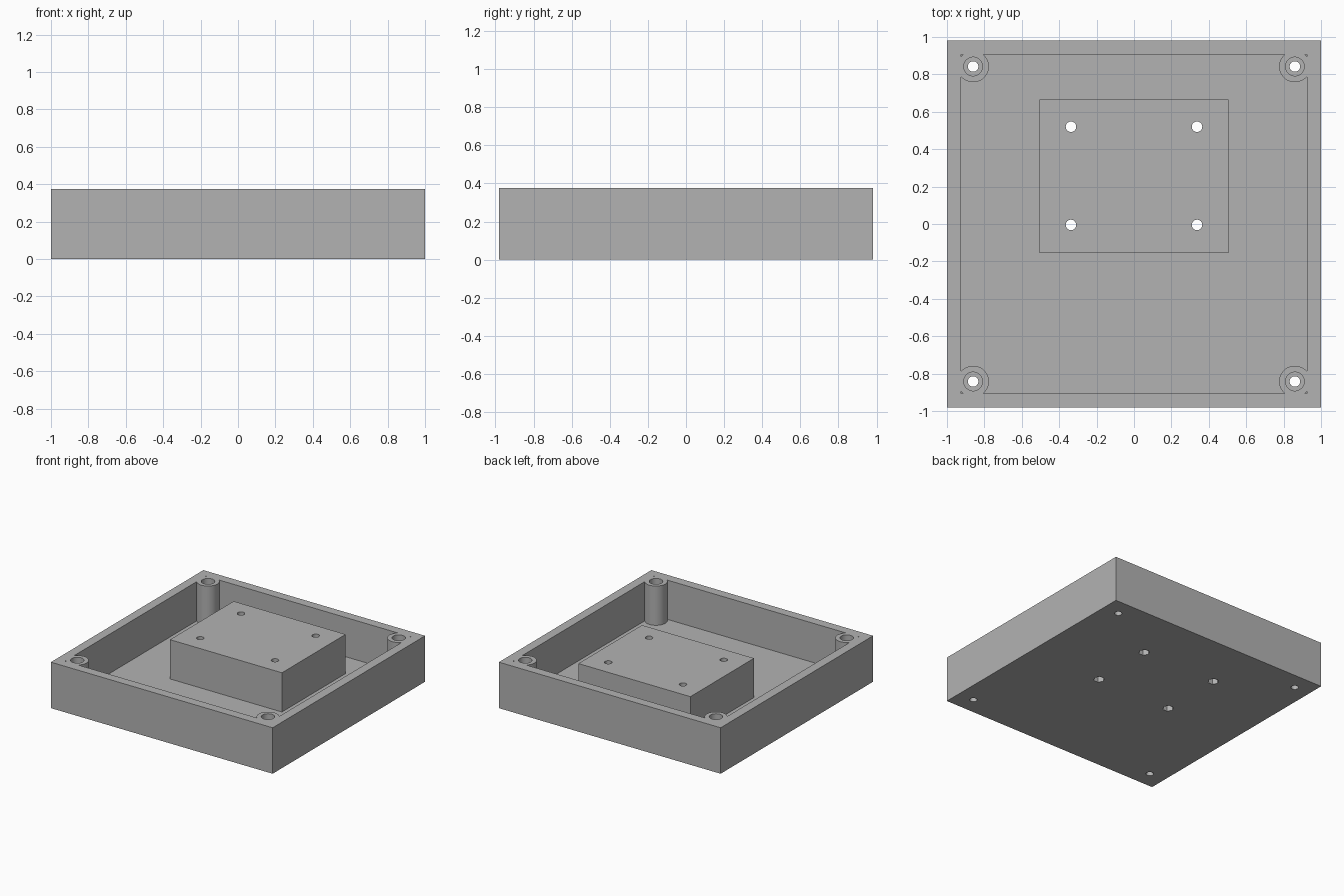
import bpy

if "Cube" in bpy.data.objects:
    bpy.data.objects.remove(bpy.data.objects["Cube"], do_unlink=True)

HALF_X, HALF_Y, HEIGHT = 1.0, 0.982, 0.375
WALL, FLOOR = 0.075, 0.055
POST_X, POST_Y, POST_R = 0.86, 0.842, 0.084
ABOVE, BELOW = 0.6, -0.1

grey = bpy.data.materials.new("plain grey")
grey.use_nodes = True
COLOUR = (0.45, 0.45, 0.45, 1)
grey.diffuse_color = COLOUR
grey.node_tree.nodes["Principled BSDF"].inputs["Base Color"].default_value = COLOUR


def box(name, x0, x1, y0, y1, z0, z1):
    bpy.ops.mesh.primitive_cube_add(
        size=1, location=((x0 + x1) / 2, (y0 + y1) / 2, (z0 + z1) / 2))
    ob = bpy.context.object
    ob.name = name
    ob.scale = (x1 - x0, y1 - y0, z1 - z0)
    bpy.ops.object.transform_apply(location=True, scale=True)
    ob.data.materials.append(grey)
    return ob


def cylinder(name, x, y, r, z0, z1, sides=48, turn=0.0):
    bpy.ops.mesh.primitive_cylinder_add(
        vertices=sides, radius=r, depth=z1 - z0,
        location=(x, y, (z0 + z1) / 2), rotation=(0, 0, turn))
    ob = bpy.context.object
    ob.name = name
    bpy.ops.object.transform_apply(location=True, rotation=True)
    ob.data.materials.append(grey)
    return ob


def cut(target, cutter):
    """Subtract the cutter from the target, then discard it."""
    cutter.hide_render = True
    mod = target.modifiers.new("cut", "BOOLEAN")
    mod.operation = "DIFFERENCE"
    mod.solver = "EXACT"
    mod.object = cutter
    bpy.context.view_layer.objects.active = target
    bpy.ops.object.modifier_apply(modifier=mod.name)
    bpy.data.objects.remove(cutter, do_unlink=True)


post_spots = [(sx * POST_X, sy * POST_Y) for sx in (-1, 1) for sy in (-1, 1)]
mount_spots = [(x, y) for x in (-0.337, 0.337) for y in (-0.005, 0.52)]

# Cavity, leaving the mounting block and corner posts standing
cavity = box("cavity", WALL - HALF_X, HALF_X - WALL,
             WALL - HALF_Y, HALF_Y - WALL, FLOOR, ABOVE)
cut(cavity, box("mounting_block", -0.505, 0.505, -0.155, 0.665, BELOW, ABOVE + 0.1))
for x, y in post_spots:
    cut(cavity, cylinder("corner_post", x, y, POST_R, BELOW, ABOVE + 0.1, 64))

# Open tray
tray = box("enclosure_tray", -HALF_X, HALF_X, -HALF_Y, HALF_Y, 0, HEIGHT)
cut(tray, cavity)

# Counterbored screw holes in the posts
for x, y in post_spots:
    cut(tray, cylinder("screw_hole", x, y, 0.028, BELOW, ABOVE))
    cut(tray, cylinder("counterbore", x, y, 0.05, HEIGHT - 0.06, ABOVE))

# Mounting holes with hexagonal nut pockets underneath
for x, y in mount_spots:
    cut(tray, cylinder("mounting_hole", x, y, 0.028, BELOW, ABOVE))
    cut(tray, cylinder("nut_pocket", x, y, 0.042, BELOW, 0.06, 6, 0.5236))

bpy.ops.object.select_all(action="DESELECT")
tray.select_set(True)
bpy.context.view_layer.objects.active = tray
bpy.ops.object.shade_smooth_by_angle(angle=0.5)
